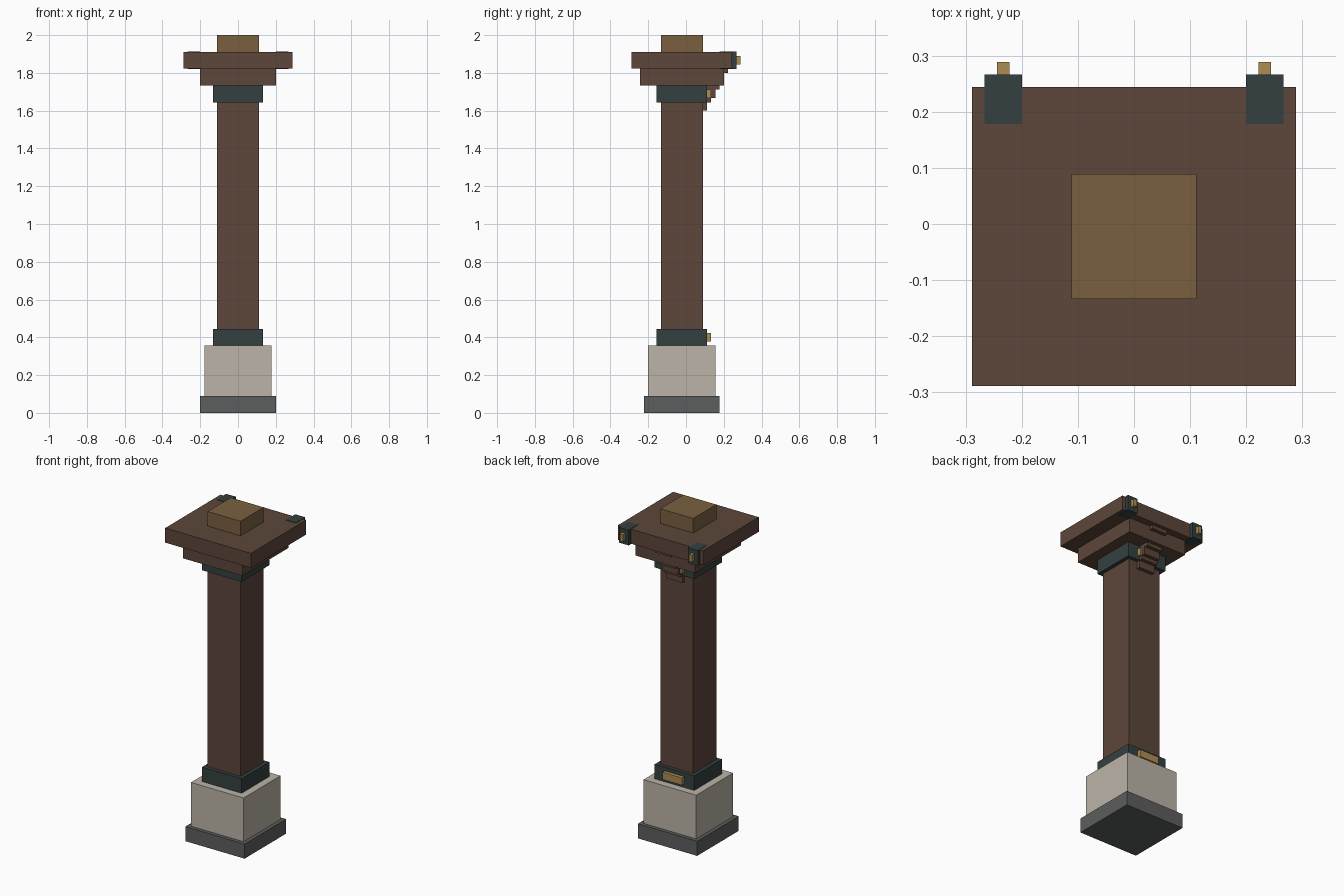
import bpy

if "Cube" in bpy.data.objects:
    bpy.data.objects.remove(bpy.data.objects["Cube"])

U = 2 / 90  # model is laid out on a 90-unit-high grid


def lin(c):
    c /= 255
    return c / 12.92 if c <= 0.04045 else ((c + 0.055) / 1.055) ** 2.4


def mat(name, r, g, b):
    m = bpy.data.materials.new(name)
    m.diffuse_color = (lin(r), lin(g), lin(b), 1)
    m.use_nodes = True
    m.node_tree.nodes["Principled BSDF"].inputs["Base Color"].default_value = m.diffuse_color
    return m


WOOD = mat("brown_wood", 93, 70, 58)
STONE = mat("pale_stone", 187, 180, 167)
SLATE = mat("dark_grey_stone", 92, 94, 93)
IRON = mat("dark_teal_iron", 52, 64, 65)
OCHRE = mat("ochre_wood", 122, 96, 64)
GOLD = mat("brass", 174, 140, 84)


def box(name, m, x0, x1, y0, y1, z0, z1):
    """Axis-aligned box from grid-unit bounds."""
    bpy.ops.mesh.primitive_cube_add(size=1)
    o = bpy.context.object
    o.name = name
    for v in o.data.vertices:
        v.co = ((x0 if v.co.x < 0 else x1) * U,
                (y0 if v.co.y < 0 else y1) * U,
                (z0 if v.co.z < 0 else z1) * U)
    o.data.materials.append(m)
    return o


# Main column stack: name, material, half width, half depth, bottom, top
for name, m, hx, hy, z0, z1 in [
    ("plinth", SLATE, 9, 9, 0, 4),
    ("pedestal", STONE, 8, 8, 4, 16),
    ("lower_collar", IRON, 6, 6, 16, 20),
    ("shaft", WOOD, 5, 5, 20, 74),
    ("upper_collar", IRON, 6, 6, 74, 78),
    ("lower_cap", WOOD, 9, 10, 78, 82),
    ("upper_cap", WOOD, 13, 12, 82, 86),
    ("top_block", OCHRE, 5, 5, 86, 90),
]:
    box(name, m, -hx, hx, -1 - hy, -1 + hy, z0, z1)

# Brass plates on the back of both collars
box("lower_plate", GOLD, -3, 3, 5, 6, 17, 19)
box("upper_plate", GOLD, -3, 3, 5, 6, 75, 77)

# Stepped wooden bracket on the back
for i, (y0, y1, z0, z1) in enumerate([
    (4, 5, 72, 74), (5, 6, 74, 75), (5, 7, 75, 77), (5, 8, 77, 78), (9, 10, 81, 82),
]):
    box(f"bracket_step_{i + 1}", WOOD, -2.4, 2.4, y0, y1, z0, z1)

# Iron corner clamps with brass studs
for s, side in ((-1, "left"), (1, "right")):
    xc = s * 10.5
    box(f"{side}_clamp", IRON, xc - 1.5, xc + 1.5, 8, 12, 81.9, 86.1)
    box(f"{side}_stud", GOLD, xc - 0.5, xc + 0.5, 12, 13, 83, 85)
